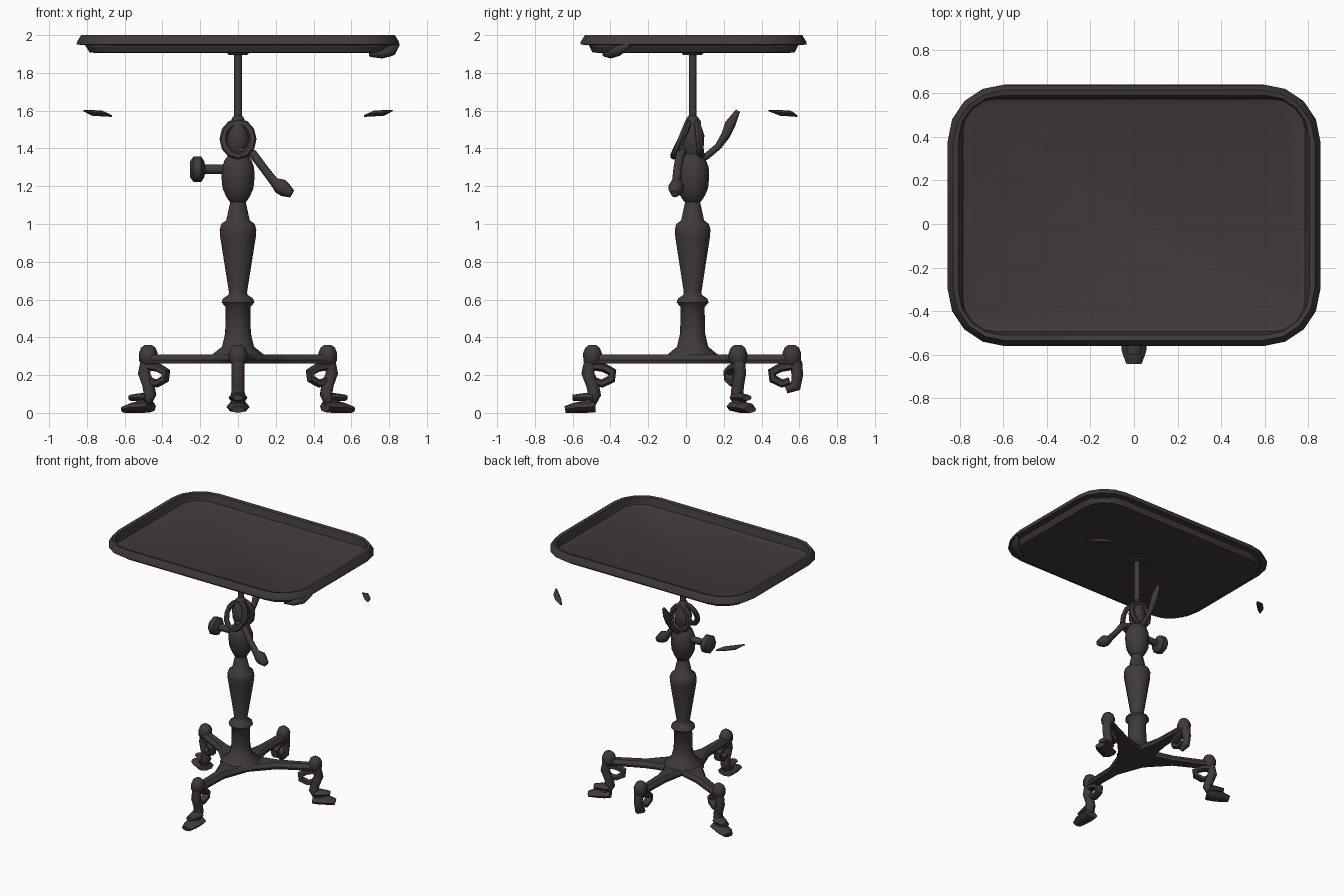
import bpy, bmesh, math
from mathutils import Vector, Matrix

if "Cube" in bpy.data.objects:
    bpy.data.objects.remove(bpy.data.objects["Cube"])

iron = bpy.data.materials.new("dark iron")
iron.use_nodes = True
COLOUR = (0.052, 0.041, 0.042, 1)
iron.diffuse_color = COLOUR
iron.node_tree.nodes["Principled BSDF"].inputs["Base Color"].default_value = COLOUR

CY = 0.035  # depth of the column axis


def finish(name, bm, angle=50):
    bmesh.ops.recalc_face_normals(bm, faces=bm.faces)
    mesh = bpy.data.meshes.new(name)
    bm.to_mesh(mesh)
    bm.free()
    mesh.materials.append(iron)
    ob = bpy.data.objects.new(name, mesh)
    bpy.context.collection.objects.link(ob)
    bpy.ops.object.select_all(action='DESELECT')
    ob.select_set(True)
    bpy.context.view_layer.objects.active = ob
    bpy.ops.object.shade_smooth_by_angle(angle=math.radians(angle))
    return ob


def loft(name, rings, closed=False, angle=50):
    """Skin a list of equal-sized point rings and cap the ends."""
    bm = bmesh.new()
    vs = [[bm.verts.new(p) for p in ring] for ring in rings]
    n = len(vs[0])
    pairs = list(zip(vs, vs[1:])) + ([(vs[-1], vs[0])] if closed else [])
    for a, b in pairs:
        for i in range(n):
            j = (i + 1) % n
            bm.faces.new((a[i], a[j], b[j], b[i]))
    if not closed:
        bm.faces.new(vs[0])
        bm.faces.new(vs[-1])
    return finish(name, bm, angle)


def lathe(name, profile, centre, axis=(0, 0, 1), sides=12):
    """Turn (radius, height) pairs round an axis."""
    rot = Vector((0, 0, 1)).rotation_difference(Vector(axis))
    rings = []
    for r, h in profile:
        rings.append([rot @ Vector((r * math.cos(t), r * math.sin(t), h)) + Vector(centre)
                      for t in (math.tau * i / sides for i in range(sides))])
    return loft(name, rings)


def tube(name, points, radii, side, closed=False, flat=1.0, sides=8):
    """Sweep an oval along a path; flat scales the width along side."""
    pts = [Vector(p) for p in points]
    n, rings = len(pts), []
    for i, p in enumerate(pts):
        if closed:
            d = pts[(i + 1) % n] - pts[i - 1]
        else:
            d = pts[min(i + 1, n - 1)] - pts[max(i - 1, 0)]
        s = Vector(side)
        d.normalize()
        u = d.cross(s).normalized()
        s = u.cross(d)
        r = radii[i] if isinstance(radii, (list, tuple)) else radii
        rings.append([p + r * (u * math.cos(t) + s * flat * math.sin(t))
                      for t in (math.tau * k / sides for k in range(sides))])
    return loft(name, rings, closed)


# Tray: stacked rounded rectangles from underside, round the lip, down to the floor
def rounded(hx, hy, r, z):
    ring = []
    for k, (sx, sy) in enumerate(((1, 1), (-1, 1), (-1, -1), (1, -1))):
        for i in range(5):
            t = math.pi / 2 * (k + i / 4)
            ring.append((sx * (hx - r) + r * math.cos(t),
                         0.04 + sy * (hy - r) + r * math.sin(t), z))
    return ring


loft("tray", [rounded(*s) for s in (
    (0.74, 0.49, 0.16, 1.905), (0.785, 0.535, 0.19, 1.908), (0.81, 0.555, 0.22, 1.947),
    (0.855, 0.60, 0.26, 1.95), (0.852, 0.597, 0.26, 1.965), (0.83, 0.575, 0.24, 2.0),
    (0.805, 0.55, 0.2, 1.995), (0.785, 0.533, 0.14, 1.94), (0.76, 0.51, 0.13, 1.93))], angle=35)

# Small clip hanging beneath a front corner of the tray
tube("tray_clip", [(0.70, -0.43, 1.90), (0.76, -0.40, 1.898), (0.81, -0.36, 1.918), (0.845, -0.30, 1.95)],
     [0.015, 0.022, 0.03, 0.012], (0, 0, 1))

# Loose curved leaves below the rear corners
for s, side in ((1, "left"), (-1, "right")):
    tube(side + "_leaf",
         [(s * 0.67, 0.585, 1.572), (s * 0.72, 0.55, 1.585), (s * 0.77, 0.50, 1.588), (s * 0.815, 0.44, 1.6)],
         [0.005, 0.015, 0.015, 0.004], (s, 1, 0), flat=1.5)

# Turned column
lathe("column", [
    (0.15, 0.28), (0.135, 0.31), (0.085, 0.35), (0.068, 0.42), (0.065, 0.56), (0.087, 0.585),
    (0.08, 0.605), (0.05, 0.625), (0.048, 0.64), (0.094, 0.93), (0.097, 0.97), (0.088, 1.0),
    (0.062, 1.02), (0.038, 1.13)], (0, CY, 0), sides=14)
lathe("socket", [
    (0.035, 1.11), (0.05, 1.125), (0.065, 1.15), (0.082, 1.19), (0.088, 1.25), (0.085, 1.30),
    (0.07, 1.34), (0.045, 1.37), (0.06, 1.42), (0.062, 1.47), (0.045, 1.52), (0.032, 1.56),
    (0.02, 1.575)], (0, CY, 0))
lathe("rod", [(0.021, 1.5), (0.021, 1.92)], (0, CY, 0), sides=10)
lathe("rod_plate", [(0.05, 1.895), (0.06, 1.908)], (0, CY, 0))

# Side tightening knob
lathe("knob", [(0.026, 0.06), (0.026, 0.175), (0.045, 0.18), (0.068, 0.195), (0.068, 0.235), (0.04, 0.255)],
      (0, CY, 1.29), axis=(-1, 0, 0), sides=8)

# Clamp loops around the socket
for name, y, tilt in (("front_loop", -0.025, 0.04), ("rear_loop", 0.07, -0.01)):
    path = []
    for i in range(12):
        t = math.tau * i / 12
        path.append((0.078 * math.cos(t), y + tilt * math.sin(t), 1.45 + 0.09 * math.sin(t)))
    tube(name, path, 0.02, (0, 1, 0), closed=True, sides=6)

# Two clamp levers
tube("front_lever",
     [(0.0, -0.01, 1.39), (0.08, -0.03, 1.37), (0.14, -0.045, 1.29), (0.19, -0.05, 1.225),
      (0.225, -0.05, 1.20), (0.25, -0.055, 1.18), (0.285, -0.06, 1.16)],
     [0.02, 0.024, 0.022, 0.024, 0.042, 0.038, 0.022], (0, 1, 0))
tube("rear_lever",
     [(0.0, 0.05, 1.33), (0.0, 0.11, 1.36), (0.0, 0.17, 1.41), (0.0, 0.21, 1.47),
      (0.0, 0.235, 1.53), (0.0, 0.275, 1.6)],
     [0.02, 0.018, 0.018, 0.024, 0.028, 0.012], (1, 0, 0))

# Four-armed base: star plate with concave webs
ENDS = {"front": (0.0, -0.495), "left": (0.475, 0.275), "back": (0.0, 0.56), "right": (-0.475, 0.275)}
centre = Vector((0, CY))
arms = [Vector(e) - centre for e in ENDS.values()]


def star(z, grow):
    ring = []
    for i, a in enumerate(arms):
        b = arms[(i + 1) % 4]
        d, n = a.normalized(), Vector((-a.normalized().y, a.normalized().x))
        web = (d + b.normalized()).normalized() * (0.13 + grow)
        for p in (a - n * (0.03 + grow), a + n * (0.03 + grow),
                  a * 0.5 + n * (0.038 + grow), web,
                  b * 0.5 - Vector((-b.normalized().y, b.normalized().x)) * (0.038 + grow)):
            ring.append((p.x, p.y + CY, z))
    return ring


bm_rings = [star(0.262, 0.0), star(0.28, 0.006), star(0.297, 0.0), star(0.308, -0.012)]
loft("base_star", bm_rings, angle=30)

# Arm end caps and scrolled feet; r runs outward from each cap
for (name, (x, y)), arm in zip(ENDS.items(), arms):
    d = arm.normalized()
    side = (-d.y, d.x, 0)

    def at(points):
        return [(x + d.x * r, y + d.y * r, z) for r, z in points]

    lathe(name + "_cap", [(0.03, 0.255), (0.048, 0.275), (0.05, 0.315), (0.038, 0.345), (0.018, 0.36)],
          (x, y, 0), sides=8)
    tube(name + "_scroll", at([(0.0, 0.25), (-0.06, 0.24), (-0.105, 0.215), (-0.10, 0.18),
                               (-0.05, 0.155), (-0.01, 0.17)]),
         [0.024, 0.024, 0.025, 0.024, 0.022, 0.02], side, flat=1.3, sides=6)
    if name == "back":  # this foot ends above the floor
        tube(name + "_stem", at([(0.02, 0.27), (0.03, 0.2), (0.02, 0.14), (-0.03, 0.122)]),
             [0.035, 0.03, 0.03, 0.02], side)
        continue
    tube(name + "_stem", at([(0.01, 0.27), (0.025, 0.21), (0.0, 0.15), (-0.01, 0.1), (0.02, 0.055), (0.05, 0.04)]),
         [0.035, 0.034, 0.034, 0.036, 0.04, 0.03], side)
    tube(name + "_toe", at([(-0.015, 0.034), (0.03, 0.03), (0.09, 0.028), (0.145, 0.018)]),
         [0.03, 0.03, 0.028, 0.018], side, flat=2.0)
    tube(name + "_instep", at([(0.0, 0.08), (0.05, 0.082), (0.105, 0.08)]),
         [0.028, 0.022, 0.016], side, flat=1.8)
